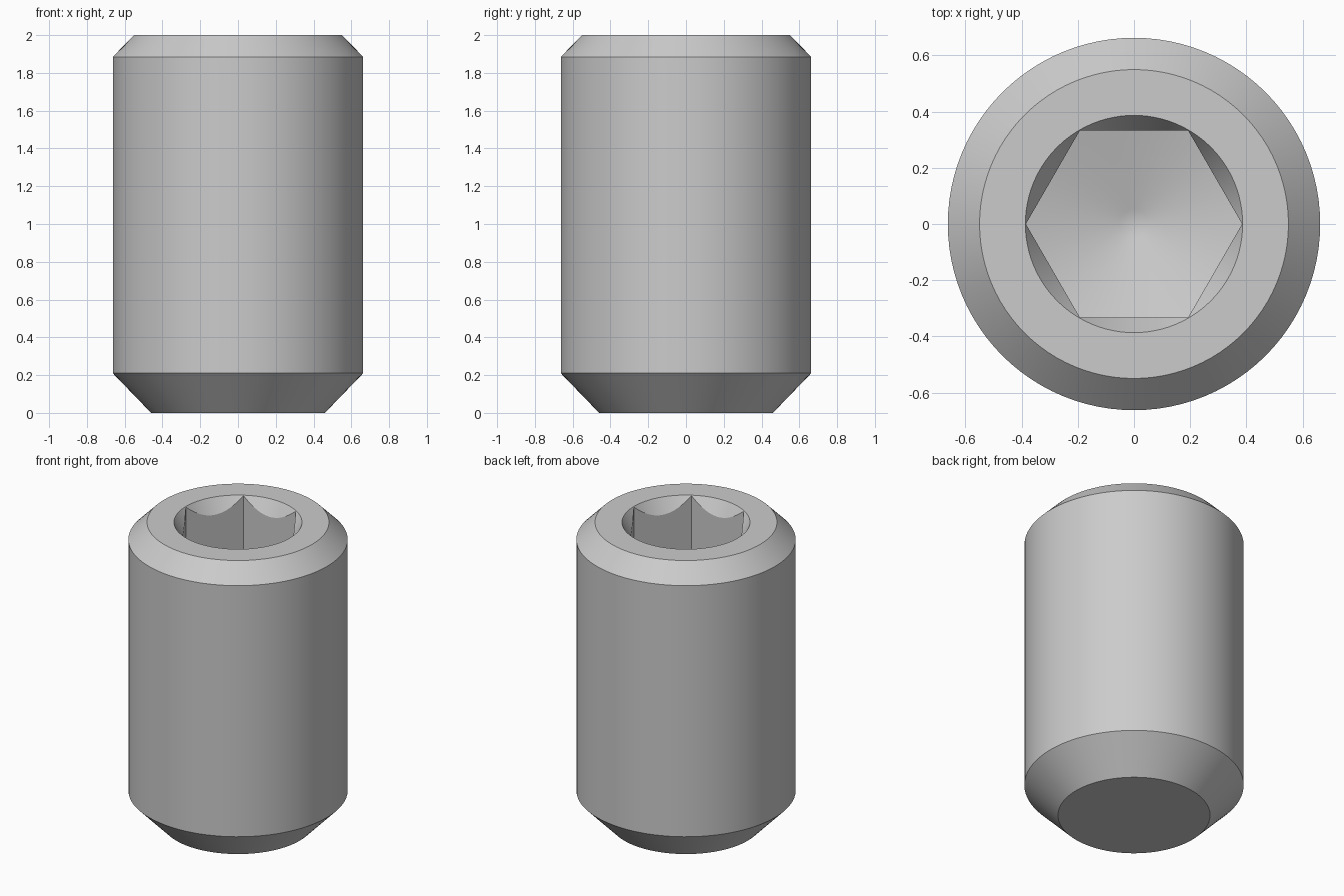
import bpy
import bmesh
import math

default = bpy.data.objects.get("Cube")
if default:
    bpy.data.objects.remove(default, do_unlink=True)

SEGMENTS = 96
HEIGHT = 2.0
HEX_RADIUS = 0.385       # centre to corner of the hex socket
SOCKET_DEPTH = 0.84      # rim down to where the conical floor begins

steel = bpy.data.materials.new("grey_steel")
steel.use_nodes = True
GREY = (0.6, 0.6, 0.6, 1)
steel.diffuse_color = GREY
steel.node_tree.nodes["Principled BSDF"].inputs["Base Color"].default_value = GREY


def lathe(name, profile, segments=SEGMENTS):
    """Closed solid turned round z from (radius, z) points, bottom to top."""
    bm = bmesh.new()
    rings = []
    for r, z in profile:
        if r == 0:
            rings.append([bm.verts.new((0, 0, z))])
            continue
        angles = [math.tau * i / segments for i in range(segments)]
        rings.append([bm.verts.new((r * math.cos(a), r * math.sin(a), z)) for a in angles])
    for low, high in zip(rings, rings[1:]):
        for i in range(segments):
            j = (i + 1) % segments
            if len(low) == 1:
                bm.faces.new((low[0], high[j], high[i]))
            else:
                bm.faces.new((low[i], low[j], high[j], high[i]))
    if len(rings[0]) > 1:
        bm.faces.new(rings[0][::-1])
    bm.faces.new(rings[-1])
    mesh = bpy.data.meshes.new(name)
    bm.to_mesh(mesh)
    bm.free()
    mesh.materials.append(steel)
    obj = bpy.data.objects.new(name, mesh)
    bpy.context.collection.objects.link(obj)
    return obj


def combine(target, tool, operation):
    """Apply a boolean to target and remove the tool."""
    mod = target.modifiers.new("cut", 'BOOLEAN')
    mod.operation = operation
    mod.solver = 'EXACT'
    mod.object = tool
    bpy.context.view_layer.objects.active = target
    bpy.ops.object.modifier_apply(modifier=mod.name)
    bpy.data.objects.remove(tool, do_unlink=True)


# Body with a narrow top chamfer and a wider one round the flat point
body = lathe("set_screw_body", [(0.46, 0), (0.663, 0.21), (0.663, 1.885), (0.55, HEIGHT)])

# Shallow conical socket floor with a rounded tip
slope = math.atan(0.289)
tip = 0.192
floor_z = HEIGHT - SOCKET_DEPTH - HEX_RADIUS * math.tan(slope)
centre_z = floor_z + tip / math.cos(slope)
profile = []
for i in range(5):
    a = slope * i / 4
    profile.append((tip * math.sin(a), centre_z - tip * math.cos(a)))
profile += [(0.6, floor_z + 0.6 * math.tan(slope)), (0.6, 2.3)]
floor_tool = lathe("socket_floor_tool", profile)

# Hex socket with corners on the x axis
socket = lathe("hex_socket_tool", [(HEX_RADIUS, 0.7), (HEX_RADIUS, 2.2)], 6)
combine(socket, floor_tool, 'INTERSECT')
combine(body, socket, 'DIFFERENCE')

# Steep countersink that scallops the tops of the hex walls
rim = HEX_RADIUS * 1.005
steep = math.tan(math.radians(30))
countersink = lathe("countersink_tool", [
    (0, HEIGHT - rim / steep), (rim + 0.1 * steep, HEIGHT + 0.1)])
combine(body, countersink, 'DIFFERENCE')

# Smooth turned surfaces, crisp chamfer and socket edges
bpy.ops.object.select_all(action='DESELECT')
body.select_set(True)
bpy.context.view_layer.objects.active = body
bpy.ops.object.shade_smooth_by_angle(angle=math.radians(24))
